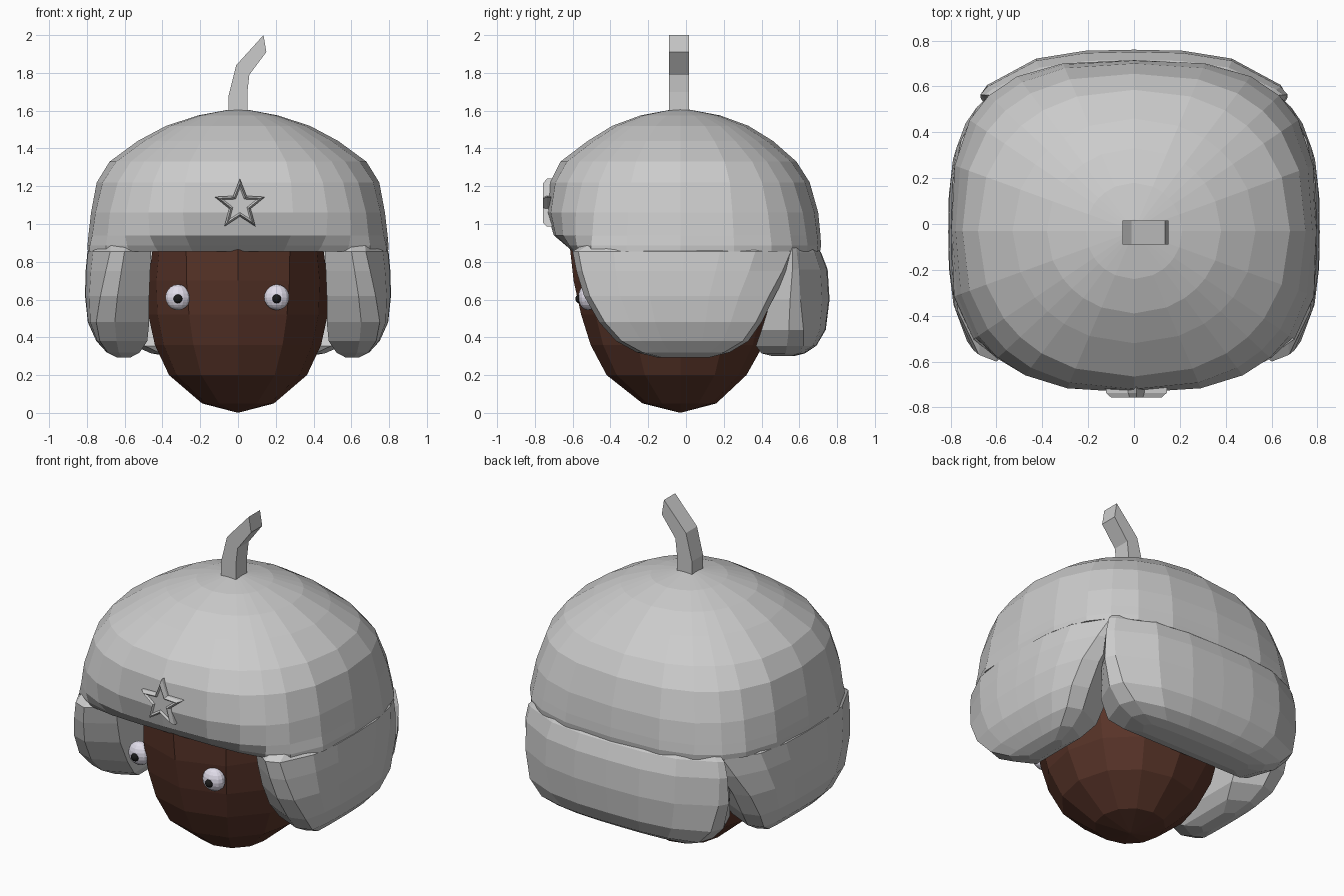
import bpy, bmesh, math
from mathutils import Vector

if "Cube" in bpy.data.objects:
    bpy.data.objects.remove(bpy.data.objects["Cube"])

CY = -0.03  # the hat and head are centred slightly forward


def material(name, col):
    m = bpy.data.materials.new(name)
    m.diffuse_color = (*col, 1)
    m.use_nodes = True
    m.node_tree.nodes["Principled BSDF"].inputs["Base Color"].default_value = m.diffuse_color
    return m


def finish(name, bm, mat=None):
    bmesh.ops.recalc_face_normals(bm, faces=bm.faces)
    me = bpy.data.meshes.new(name)
    bm.to_mesh(me)
    bm.free()
    ob = bpy.data.objects.new(name, me)
    bpy.context.collection.objects.link(ob)
    if mat:
        me.materials.append(mat)
    return ob


def loft(name, rings, mat=None):
    """Closed skin through rings of equal point count, capped at both ends."""
    bm = bmesh.new()
    vs = [[bm.verts.new(p) for p in r] for r in rings]
    n = len(vs[0])
    for a, b in zip(vs, vs[1:]):
        for i in range(n):
            j = (i + 1) % n
            bm.faces.new((a[i], a[j], b[j], b[i]))
    for ring in (vs[0], vs[-1]):
        c = bm.verts.new(sum((v.co for v in ring), Vector()) / n)
        for i in range(n):
            bm.faces.new((ring[i], ring[(i + 1) % n], c))
    return finish(name, bm, mat)


def squircle(z, a, yf, yb, nf, nb, quarter):
    """Ring with half width a, front/back limits and squareness exponents."""
    half = list(quarter) + [180 - q for q in quarter[-2:0:-1]]
    pts = []
    for d in half + [180 + q for q in half]:
        c, s = math.cos(math.radians(d)), math.sin(math.radians(d))
        b, n = (yb - CY, nb) if s > 0 else (CY - yf, nf)
        r = (abs(c / a) ** n + abs(s / b) ** n) ** (-1 / n)
        pts.append((r * c, CY + r * s, z))
    return pts


# Hat crown with overhanging front brim
Q = (0, 20, 34, 43, 53, 67, 90)
crown = [(0.855, 0.795, -0.60, 0.71, 4.4, 3), (0.885, 0.797, -0.635, 0.715, 3.8, 3),
         (0.94, 0.792, -0.70, 0.712, 3.0, 2.9),
         (1.06, 0.778, -0.735, 0.70, 2.7, 2.75), (1.22, 0.748, -0.72, 0.655, 2.4, 2.5),
         (1.33, 0.68, -0.665, 0.585, 2.2, 2.25), (1.44, 0.53, -0.52, 0.46, 2.05, 2.05),
         (1.52, 0.38, -0.39, 0.33, 2, 2), (1.575, 0.21, -0.24, 0.18, 2, 2),
         (1.605, 0.05, -0.08, 0.02, 2, 2)]
loft("hat_crown", [squircle(*r, Q) for r in crown])

# Head
skin = material("skin", (0.10, 0.035, 0.022))
head = [(0.003, 0.01, -0.04, -0.02), (0.05, 0.19, -0.23, 0.16), (0.2, 0.365, -0.42, 0.32),
        (0.36, 0.44, -0.505, 0.41), (0.52, 0.475, -0.555, 0.46), (0.7, 0.475, -0.595, 0.48),
        (0.88, 0.45, -0.615, 0.48), (1.1, 0.40, -0.5, 0.4)]
loft("head", [squircle(*r, 2.1, 2.05, (0, 30, 60, 90)) for r in head], skin)


# Thick hanging flaps: rows of (z, start, end, outer, inner)
def flap(name, rows, half, power, mid, shrink, place):
    rings = []
    for z, u0, u1, out, inn in rows:
        e = min(0.03, (u1 - u0) * 0.1)
        us = [u0 + e + (u1 - u0 - 2 * e) * i / 6 for i in range(7)]
        ring = [(u, out * (1 - abs((u - mid) / half) ** power) ** (1 / power)) for u in us]
        d0, d1 = ring[0][1], ring[-1][1]
        ring.append((u1, d1 * 0.65 + inn * 0.35))
        ring += [(mid + (u - mid) * shrink, inn) for u in us[::-1]]
        ring.append((u0, d0 * 0.65 + inn * 0.35))
        rings.append([place(u, d, z) for u, d in ring])
    return loft(name, rings)


ear = [(0.90, -0.53, 0.52, 0.74, 0.46), (0.855, -0.60, 0.585, 0.797, 0.46),
       (0.75, -0.58, 0.54, 0.807, 0.465), (0.62, -0.54, 0.47, 0.81, 0.47),
       (0.48, -0.46, 0.40, 0.795, 0.47), (0.38, -0.37, 0.33, 0.75, 0.48),
       (0.32, -0.26, 0.23, 0.695, 0.52), (0.293, -0.15, 0.12, 0.64, 0.57)]
for side, sx in (("right", 1), ("left", -1)):
    flap("ear_flap_" + side, ear, 0.74, 3, CY, 0.86, lambda u, d, z, s=sx: (s * d, u, z))

back = [(0.89, -0.61, 0.61, 0.68, 0.52), (0.85, -0.65, 0.65, 0.715, 0.52),
        (0.76, -0.67, 0.67, 0.75, 0.50), (0.6, -0.67, 0.67, 0.76, 0.45),
        (0.44, -0.63, 0.63, 0.74, 0.40), (0.355, -0.55, 0.55, 0.69, 0.37),
        (0.315, -0.46, 0.46, 0.63, 0.40), (0.30, -0.37, 0.37, 0.57, 0.46)]
flap("back_flap", back, 0.81, 3, 0, 0.95, lambda u, d, z: (u, d, z))

# Bent stem on top
profile = [[(-0.05, 1.56), (0.05, 1.56)], [(-0.05, 1.68), (0.05, 1.70)],
           [(-0.01, 1.84), (0.06, 1.79)], [(0.135, 2.0), (0.15, 1.91)]]
loft("stem", [[(l[0], -0.09, l[1]), (r[0], -0.09, r[1]), (r[0], 0.015, r[1]), (l[0], 0.015, l[1])]
              for l, r in profile])


# Star badge with a raised rim
def star(k, y):
    pts = []
    for i in range(10):
        r = (0.14 if i % 2 == 0 else 0.06) * k
        a = math.pi / 2 + i * math.pi / 5
        pts.append((0.01 + r * math.cos(a), y, 1.10 + r * math.sin(a)))
    return pts


loft("star_badge", [star(1, -0.70), star(1, -0.736), star(0.82, -0.757), star(0.65, -0.747)])

# Eyes with pupils, slightly flattened front to back
white = material("eye_white", (0.75, 0.72, 0.82))
black = material("pupil", (0.01, 0.01, 0.01))


def ball(name, loc, r, mat, flat=1):
    bm = bmesh.new()
    bmesh.ops.create_uvsphere(bm, u_segments=14, v_segments=10, radius=r)
    ob = finish(name, bm, mat)
    ob.location = loc
    ob.scale = (1, flat, 1)


for side, x, y in (("left", -0.318, -0.475), ("right", 0.205, -0.52)):
    ball("eye_" + side, (x, y, 0.612), 0.068, white, 0.75)
    ball("pupil_" + side, (x, y - 0.042, 0.604), 0.024, black)
